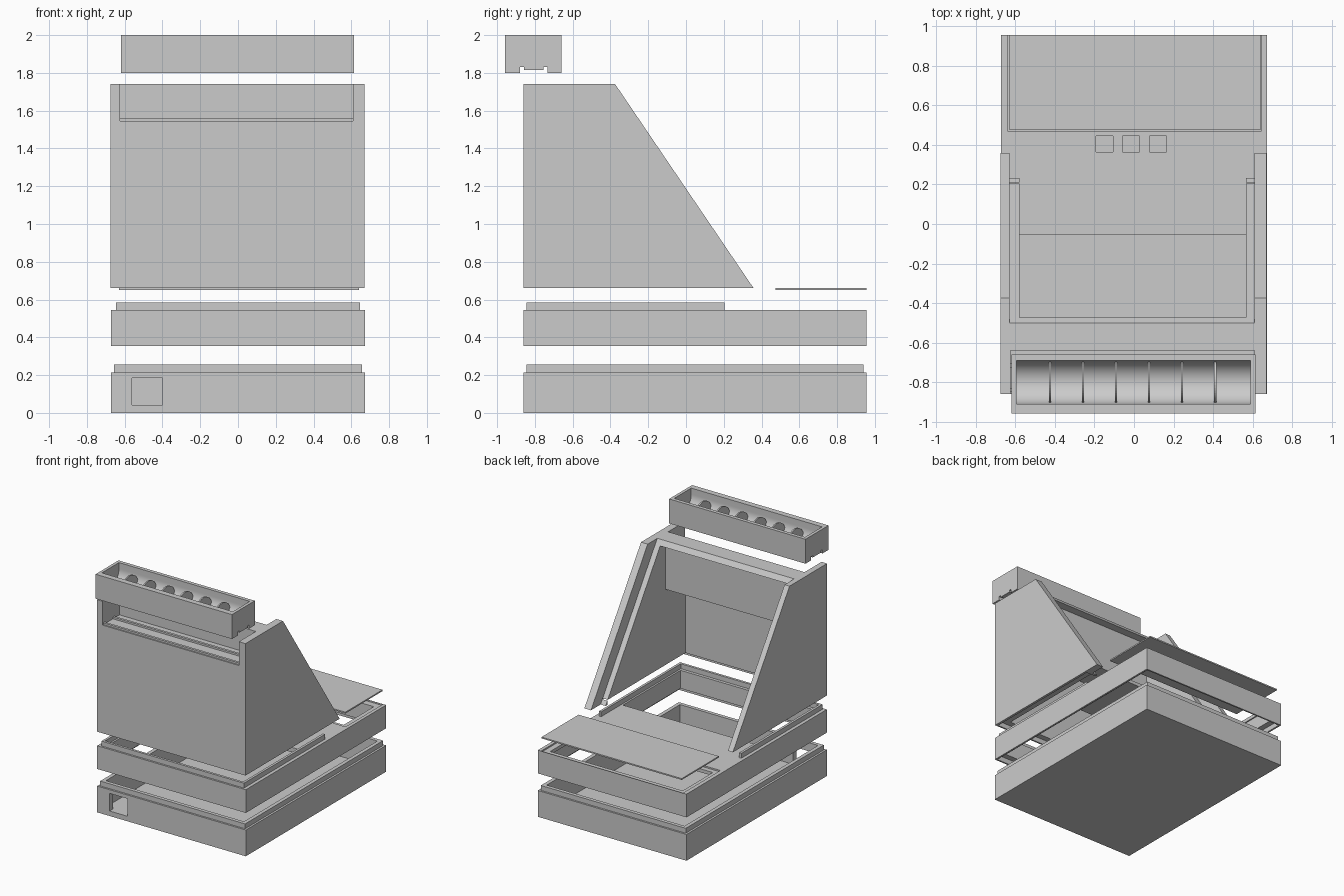
import bpy
import bmesh
from math import cos, sin, pi

old = bpy.data.objects.get("Cube")
if old:
    bpy.data.objects.remove(old, do_unlink=True)

# Single matte grey plastic
GREY = (0.6, 0.6, 0.6, 1)
grey = bpy.data.materials.new("grey plastic")
grey.use_nodes = True
grey.diffuse_color = GREY
grey.node_tree.nodes["Principled BSDF"].inputs["Base Color"].default_value = GREY


def prism(name, profile, x0, x1):
    """Extrude a (y, z) profile from x0 to x1."""
    bm = bmesh.new()
    face = bm.faces.new([bm.verts.new((x0, y, z)) for y, z in profile])
    out = bmesh.ops.extrude_face_region(bm, geom=[face])
    moved = [v for v in out["geom"] if isinstance(v, bmesh.types.BMVert)]
    bmesh.ops.translate(bm, verts=moved, vec=(x1 - x0, 0, 0))
    bmesh.ops.recalc_face_normals(bm, faces=bm.faces)
    mesh = bpy.data.meshes.new(name)
    bm.to_mesh(mesh)
    bm.free()
    mesh.materials.append(grey)
    ob = bpy.data.objects.new(name, mesh)
    bpy.context.collection.objects.link(ob)
    return ob


def block(name, x0, x1, y0, y1, z0, z1):
    return prism(name, [(y0, z0), (y1, z0), (y1, z1), (y0, z1)], x0, x1)


def combine(ob, tool, operation="DIFFERENCE"):
    """Apply a boolean and discard the tool."""
    mod = ob.modifiers.new("shape", "BOOLEAN")
    mod.operation = operation
    mod.solver = "EXACT"
    mod.object = tool
    bpy.ops.object.select_all(action="DESELECT")
    bpy.context.view_layer.objects.active = ob
    ob.select_set(True)
    bpy.ops.object.modifier_apply(modifier=mod.name)
    bpy.data.objects.remove(tool, do_unlink=True)


def cut(ob, *limits):
    combine(ob, block("cutter", *limits))


def add(ob, *limits):
    combine(ob, block("addition", *limits), "UNION")


HALF, FRONT, BACK = 0.673, -0.86, 0.955

# Base tray with raised lip and cable window
base = block("base_tray", -HALF, HALF, FRONT, BACK, 0, 0.215)
add(base, -0.656, 0.656, -0.845, 0.94, 0.1, 0.255)
cut(base, -0.625, 0.625, -0.815, 0.91, 0.04, 0.4)
cut(base, -0.56, -0.4, -1, -0.7, 0.041, 0.185)

# Middle frame: deck at the back, open well at the front
frame = block("middle_frame", -HALF, HALF, FRONT, BACK, 0.355, 0.545)
add(frame, -0.645, 0.645, -0.845, 0.205, 0.4, 0.585)
cut(frame, -0.625, 0.625, -0.825, 0.23, 0.545, 0.7)
cut(frame, -0.61, 0.61, -0.8, 0.9, 0.3, 0.505)
cut(frame, -0.658, 0.658, -0.847, 0.942, 0.3, 0.397)
cut(frame, -0.61, 0.61, -0.8, -0.055, 0.45, 0.7)
# Lid recess and opening, then three button holes
cut(frame, -0.64, 0.645, 0.47, 0.953, 0.533, 0.7)
cut(frame, -0.6, 0.6, 0.51, 0.9, 0.45, 0.7)
for x in (-0.15, -0.015, 0.122):
    cut(frame, x - 0.043, x + 0.043, 0.365, 0.445, 0.45, 0.7)

# Rear lid floating above the deck
block("rear_lid", -0.63, 0.64, 0.475, BACK, 0.65, 0.661)

# Sloped housing: shell set between two taller side panels
LOW, TOP = 0.66, 1.74


def slope(inset):
    return [(FRONT, LOW), (0.358 - inset, LOW), (-0.375 - inset, TOP), (FRONT, TOP)]


shell = prism("housing_shell", slope(0.125), -0.63, 0.61)
cut(shell, -0.58, 0.565, -0.8, 1, 0.5, 1.7)
add(shell, -0.6, 0.59, -0.83, -0.54, 1.32, 1.72)
cut(shell, -0.625, 0.62, -1, -0.64, 1.545, 1.9)
cut(shell, -0.7, 0.7, -0.847, 0.21, 0.5, 0.7)
for name, x0, x1 in (("right_panel", -0.675, -0.63), ("left_panel", 0.61, 0.67)):
    panel = prism(name, slope(0), x0, x1)
    cut(panel, -0.65, 0.65, -0.847, 0.21, 0.5, 0.7)

# Locating ridges on the front shelf
for name, y in (("front_ridge", -0.85), ("rear_ridge", -0.725)):
    block(name, -0.625, 0.61, y, y + 0.02, 1.54, 1.56)

# Top holder: block with keyed underside and rounded trough
MID, RADIUS, RIM = -0.8, 0.11, 1.95
holder = block("top_holder", -0.62, 0.615, -0.957, -0.66, 1.8, 2)
cut(holder, -1, 1, -0.86, -0.755, 1.7, 1.815)
for y in (-0.88, -0.755):
    cut(holder, -1, 1, y, y + 0.022, 1.7, 1.83)
arc = [(MID - RADIUS * cos(pi * i / 32), RIM - RADIUS * sin(pi * i / 32)) for i in range(33)]
trough = arc + [(MID + RADIUS, 2.1), (MID - RADIUS, 2.1)]
combine(holder, prism("trough_cutter", trough, -0.595, 0.59))
bpy.ops.object.shade_smooth_by_angle(angle=0.5)

# Round-topped dividers
hump = [(MID + RADIUS * cos(pi * i / 24), 1.87 + RADIUS * sin(pi * i / 24)) for i in range(25)]
hump += [(MID - 0.07, 1.835), (MID + 0.07, 1.835)]
for i in range(6):
    x = -0.425 + i * 0.167
    prism(f"divider_{i + 1}", hump, x - 0.006, x + 0.006)
